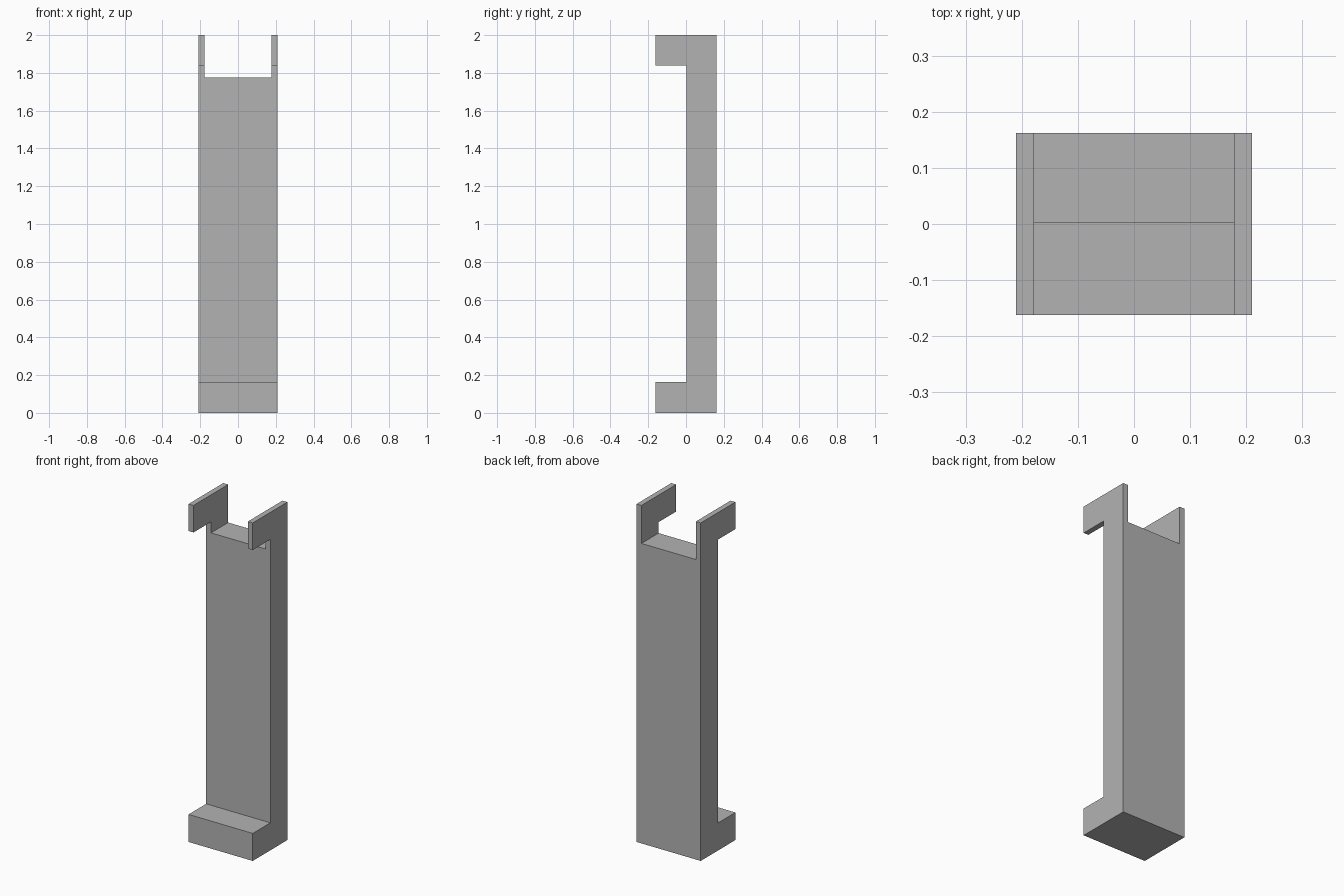
import bpy
import bmesh

default = bpy.data.objects.get("Cube")
if default:
    bpy.data.objects.remove(default, do_unlink=True)

HALF_W, HALF_D, HEIGHT = 0.21, 0.162, 2.0
PANEL_Y = 0.002        # front face of the upright
FOOT_TOP = 0.163
HOOK_BOTTOM = 1.84
NOTCH_HALF, NOTCH_Z = 0.178, 1.775

grey = bpy.data.materials.new("plain_grey")
grey.use_nodes = True
colour = (0.45, 0.45, 0.45, 1)
grey.diffuse_color = colour
grey.node_tree.nodes["Principled BSDF"].inputs["Base Color"].default_value = colour


def prism(name, profile, half_width):
    """Extrude a (y, z) side profile symmetrically along x."""
    bm = bmesh.new()
    face = bm.faces.new([bm.verts.new((-half_width, y, z)) for y, z in profile])
    grown = bmesh.ops.extrude_face_region(bm, geom=[face])["geom"]
    verts = [v for v in grown if isinstance(v, bmesh.types.BMVert)]
    bmesh.ops.translate(bm, verts=verts, vec=(2 * half_width, 0, 0))
    bmesh.ops.recalc_face_normals(bm, faces=bm.faces)
    mesh = bpy.data.meshes.new(name)
    bm.to_mesh(mesh)
    bm.free()
    mesh.materials.append(grey)
    obj = bpy.data.objects.new(name, mesh)
    bpy.context.collection.objects.link(obj)
    return obj


# Bracket body: upright with foot ledge and top hooks
body = prism("bracket_body", [
    (-HALF_D, 0), (HALF_D, 0), (HALF_D, HEIGHT), (-HALF_D, HEIGHT),
    (-HALF_D, HOOK_BOTTOM), (PANEL_Y, HOOK_BOTTOM),
    (PANEL_Y, FOOT_TOP), (-HALF_D, FOOT_TOP)], HALF_W)

# Open notch between the two thin hooks
notch = prism("notch_cutter", [
    (-1, NOTCH_Z), (1, NOTCH_Z), (1, HEIGHT + 1), (-1, HEIGHT + 1)], NOTCH_HALF)
notch.hide_render = True

cut = body.modifiers.new("notch", 'BOOLEAN')
cut.operation = 'DIFFERENCE'
cut.solver = 'EXACT'
cut.object = notch
bpy.context.view_layer.objects.active = body
bpy.ops.object.modifier_apply(modifier=cut.name)
bpy.data.objects.remove(notch, do_unlink=True)
